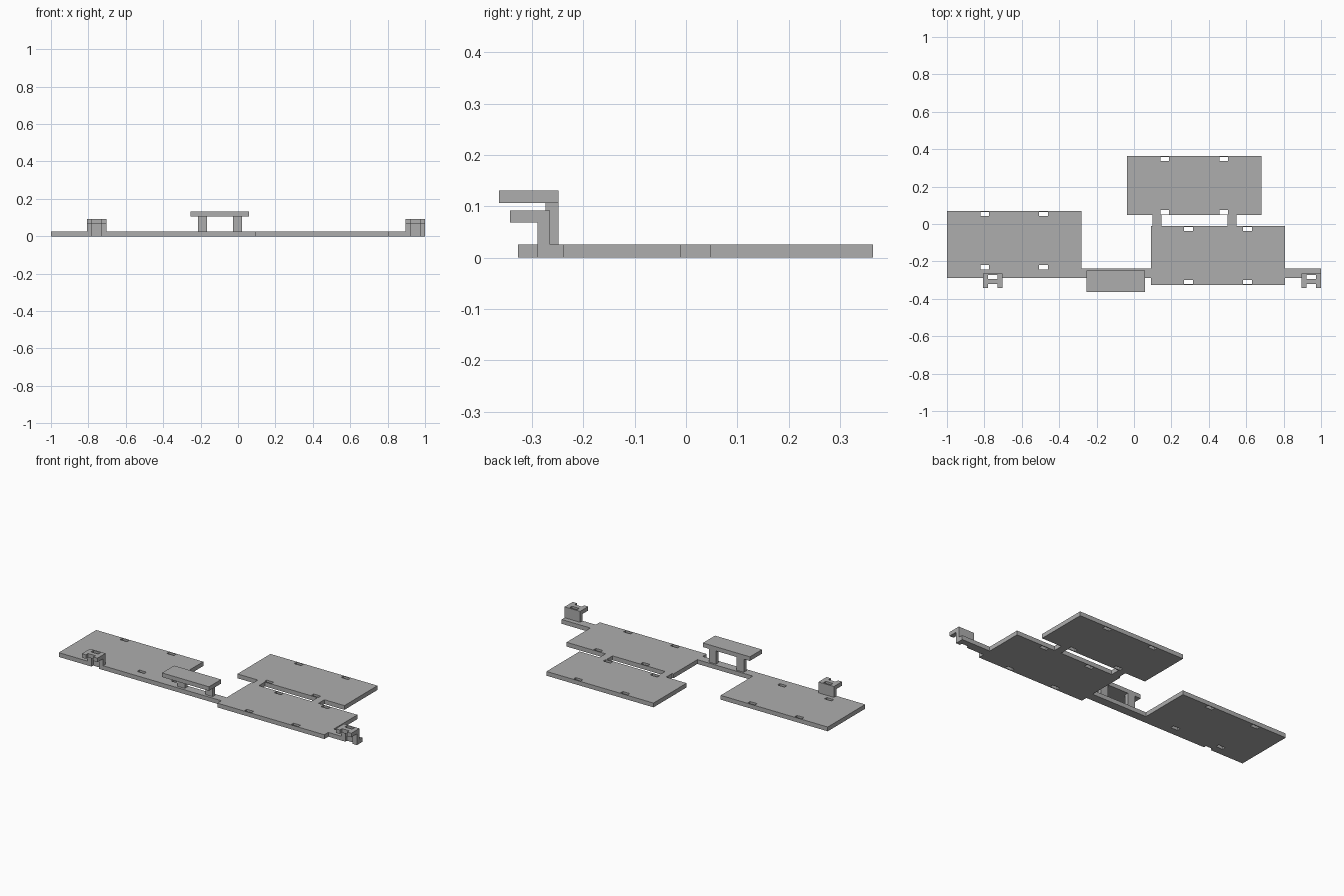
import bpy
import bmesh

if "Cube" in bpy.data.objects:
    bpy.data.objects.remove(bpy.data.objects["Cube"], do_unlink=True)

grey = bpy.data.materials.new("plain grey")
grey.use_nodes = True
grey.diffuse_color = (0.42, 0.42, 0.42, 1)
grey.node_tree.nodes["Principled BSDF"].inputs["Base Color"].default_value = grey.diffuse_color


def slab(name, solids, voids, z0, z1):
    """Flat slab: union of (x0, x1, y0, y1) rectangles minus the void rectangles."""
    rects = solids + voids
    xs = sorted({round(v, 4) for r in rects for v in r[:2]})
    ys = sorted({round(v, 4) for r in rects for v in r[2:]})

    def inside(x, y, group):
        return any(a < x < b and c < y < d for a, b, c, d in group)

    bm = bmesh.new()
    corners = {}

    def corner(x, y):
        if (x, y) not in corners:
            corners[x, y] = bm.verts.new((x, y, z0))
        return corners[x, y]

    for xa, xb in zip(xs, xs[1:]):
        for ya, yb in zip(ys, ys[1:]):
            x, y = (xa + xb) / 2, (ya + yb) / 2
            if inside(x, y, solids) and not inside(x, y, voids):
                bm.faces.new([corner(xa, ya), corner(xb, ya), corner(xb, yb), corner(xa, yb)])
    top = bmesh.ops.extrude_face_region(bm, geom=bm.faces[:])["geom"]
    bmesh.ops.translate(bm, vec=(0, 0, z1 - z0),
                        verts=[g for g in top if isinstance(g, bmesh.types.BMVert)])
    bmesh.ops.recalc_face_normals(bm, faces=bm.faces[:])
    bmesh.ops.dissolve_limit(bm, angle_limit=0.01, verts=bm.verts[:], edges=bm.edges[:])
    mesh = bpy.data.meshes.new(name)
    bm.to_mesh(mesh)
    bm.free()
    mesh.materials.append(grey)
    obj = bpy.data.objects.new(name, mesh)
    bpy.context.collection.objects.link(obj)


THICK = 0.026
WIDTH, DEPTH = 0.718, 0.317
STRIP_FRONT, STRIP_BACK = -0.289, -0.237
CLIPS = {"right_clip": -0.807, "left_clip": 0.896}

# Three panels, each with four slots near its long edges
solids, voids = [], []
for x, y in [(-1, -0.247), (0.09, -0.327), (-0.037, 0.047)]:
    solids.append((x, x + WIDTH, y, y + DEPTH))
    for sx in (0.178, 0.493):
        for sy in (0.005, DEPTH - 0.027):
            voids.append((x + sx, x + sx + 0.047, y + sy, y + sy + 0.022))

# Front strip and the two bridges to the back panel
solids.append((-1, 1, STRIP_FRONT, STRIP_BACK))
solids += [(x, x + 0.047, -0.02, 0.06) for x in (0.1, 0.5)]

# Grooves in the strip under the clips
groove = lambda x: (x + 0.027, x + 0.076, -0.295, -0.273)
voids += [groove(x) for x in CLIPS.values()]
slab("base_panels", solids, voids, 0, THICK)

# Hooked clips: grooved upright with a slotted, forked lip
for name, x in CLIPS.items():
    slab(name + "_upright", [(x, x + 0.104, STRIP_FRONT, -0.265)], [groove(x)], THICK, 0.068)
    fork = (x + 0.027, x + 0.076, -0.35, -0.322)
    slab(name + "_lip", [(x, x + 0.104, -0.343, -0.265)], [groove(x), fork], 0.068, 0.092)

# Raised shelf on two legs
for side, x in (("right", -0.214), ("left", -0.027)):
    slab(side + "_shelf_leg", [(x, x + 0.048, -0.273, -0.248)], [], THICK, 0.106)
slab("shelf", [(-0.255, 0.06, -0.364, -0.248)], [], 0.106, 0.131)
